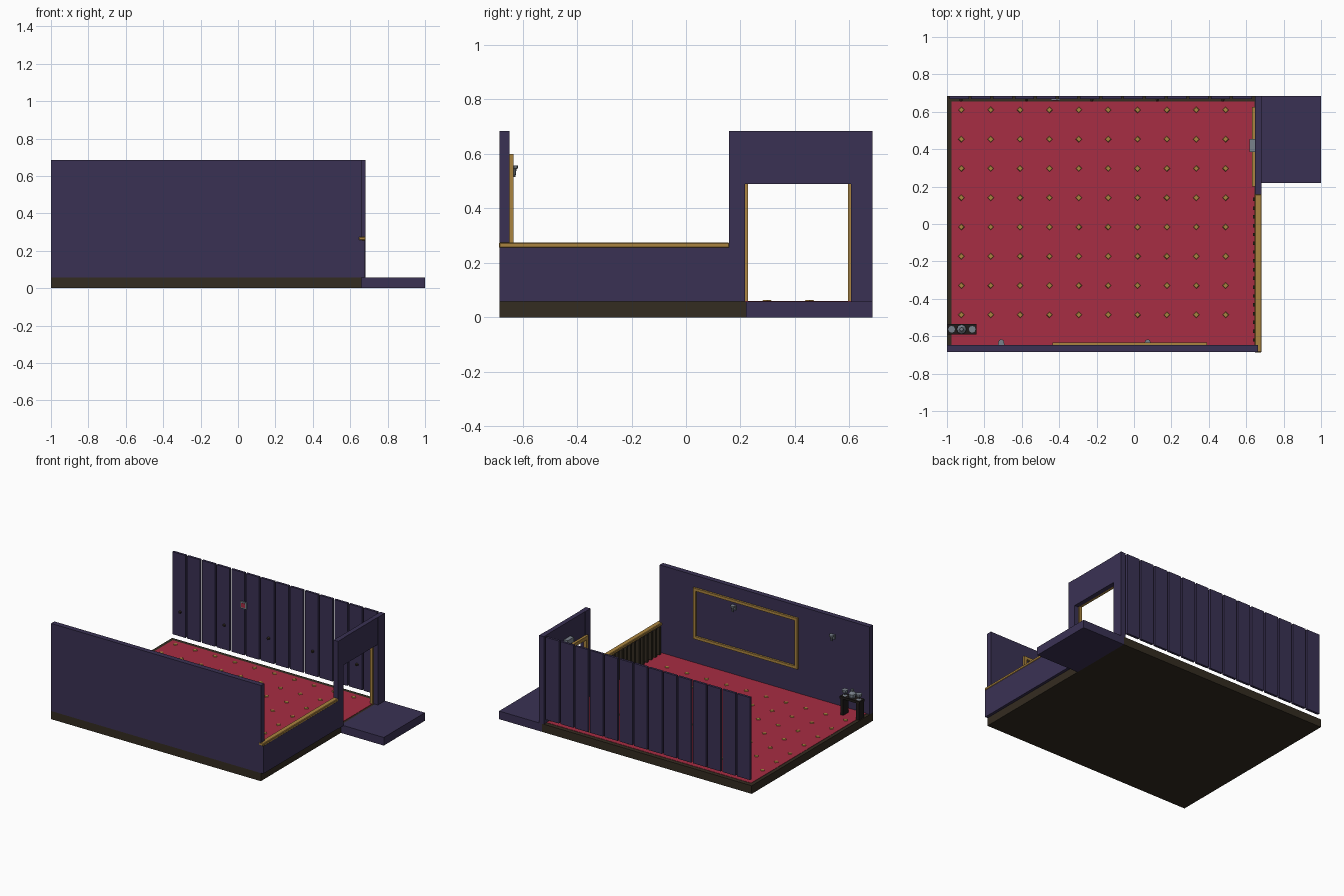
import bpy, bmesh, math
from mathutils import Matrix

cube = bpy.data.objects.get("Cube")
if cube:
    bpy.data.objects.remove(cube, do_unlink=True)


def material(name, r, g, b):
    m = bpy.data.materials.new(name)
    m.use_nodes = True
    m.diffuse_color = (r, g, b, 1)
    m.node_tree.nodes["Principled BSDF"].inputs["Base Color"].default_value = (r, g, b, 1)
    return m


PURPLE = material("deep purple paint", 0.042, 0.031, 0.088)
RED = material("crimson carpet", 0.39, 0.026, 0.056)
GOLD = material("old gold", 0.40, 0.23, 0.05)
WOOD = material("dark wood", 0.034, 0.025, 0.015)
BLACK = material("black wood", 0.014, 0.011, 0.010)
GREY = material("pewter grey", 0.19, 0.22, 0.26)


def finish(name, bm, mat):
    mesh = bpy.data.meshes.new(name)
    bm.to_mesh(mesh)
    bm.free()
    mesh.materials.append(mat)
    obj = bpy.data.objects.new(name, mesh)
    bpy.context.collection.objects.link(obj)
    return obj


def add_box(bm, x, y, z):
    size = [b - a for a, b in (x, y, z)]
    mid = [(a + b) / 2 for a, b in (x, y, z)]
    bmesh.ops.create_cube(bm, size=1, matrix=Matrix.Translation(mid) @ Matrix.Diagonal((*size, 1)))


def boxes(name, mat, *spans):
    bm = bmesh.new()
    for span in spans:
        add_box(bm, *span)
    return finish(name, bm, mat)


def add_lathe(bm, profile, x, y, z, sides=8):
    # Stack of tapered rings from (radius, height) pairs
    for (r1, h1), (r2, h2) in zip(profile, profile[1:]):
        bmesh.ops.create_cone(bm, cap_ends=True, segments=sides, radius1=r1, radius2=r2, depth=h2 - h1,
                              matrix=Matrix.Translation((x, y, z + (h1 + h2) / 2)))


FLOOR, TOP = 0.058, 0.685

# Floor, carpet and porch
boxes("floor_base", WOOD, ((-1, 0.66), (-TOP, TOP), (0, FLOOR)))
boxes("carpet", RED, ((-0.975, 0.645), (-0.65, 0.655), (0.05, 0.06)))
boxes("porch_slab", PURPLE, ((0.66, 1), (0.22, TOP), (0, FLOOR)))

# Gold diamonds on the carpet
bm = bmesh.new()
for i in range(10):
    for j in range(8):
        bmesh.ops.create_cone(bm, cap_ends=True, segments=4, radius1=0.018, radius2=0.014, depth=0.005,
                              matrix=Matrix.Translation((-0.923 + i * 0.157, 0.61 - j * 0.1565, 0.0615)))
finish("carpet_diamonds", bm, GOLD)

# Front wall and low side wall
boxes("front_wall", PURPLE, ((-1, 0.662), (-TOP, -0.648), (FLOOR, TOP)))
boxes("low_side_wall", PURPLE, ((0.658, 0.68), (-TOP, 0.16), (FLOOR, 0.256)))
rail = boxes("hand_rail", GOLD, ((0.645, 0.683), (-0.687, 0.16), (0.255, 0.275)))
bevel = rail.modifiers.new("rounded_edges", "BEVEL")
bevel.width = 0.004

# Balusters against the inside of the low wall
bm = bmesh.new()
for i in range(17):
    y = -0.62 + i * 0.047
    add_box(bm, (0.637, 0.658), (y - 0.009, y + 0.009), (0.06, 0.256))
finish("balusters", bm, WOOD)

# Doorway wall with lintel
boxes("doorway_wall", PURPLE,
      ((0.646, 0.683), (0.157, 0.216), (FLOOR, TOP)),
      ((0.646, 0.683), (0.606, TOP), (FLOOR, TOP)),
      ((0.648, 0.681), (0.216, 0.606), (0.49, TOP)))
boxes("door_frame", GOLD,
      ((0.63, 0.65), (0.2, 0.228), (0.06, 0.515)),
      ((0.63, 0.65), (0.594, 0.625), (0.06, 0.515)),
      ((0.63, 0.648), (0.2, 0.625), (0.49, 0.515)))
boxes("door_plaque", GREY, ((0.618, 0.647), (0.385, 0.455), (0.54, 0.575)))

# Back wall of separate raised planks
bm = bmesh.new()
pitch = 0.1165
for i in range(14):
    x = -0.987 + i * pitch
    add_box(bm, (x, x + pitch - 0.013), (0.668, TOP), (0.095, TOP))
finish("back_wall_planks", bm, PURPLE)

# Small pegs and a picture on the back wall
bm = bmesh.new()
for i in range(5):
    bmesh.ops.create_cone(bm, cap_ends=True, segments=6, radius1=0.011, radius2=0.007, depth=0.014,
                          matrix=Matrix.Translation((-0.925 + i * 0.35, 0.662, 0.27))
                          @ Matrix.Rotation(math.pi / 2, 4, "X"))
finish("wall_pegs", bm, WOOD)
boxes("picture_frame", GREY, ((-0.445, -0.395), (0.66, 0.669), (0.43, 0.48)))
boxes("picture_panel", RED, ((-0.435, -0.405), (0.657, 0.662), (0.44, 0.47)))

# Large gold frame on the inside of the front wall
y_frame = (-0.65, -0.634)
left, right, low, high = -0.435, 0.39, 0.235, 0.6
bar = 0.02
boxes("wall_frame", GOLD,
      ((left, left + bar), y_frame, (low, high)),
      ((right - bar, right), y_frame, (low, high)),
      ((left, right), y_frame, (low, low + bar)),
      ((left, right), y_frame, (high - bar, high)))

# Wall sconces
for side, x in (("left", 0.073), ("right", -0.71)):
    bm = bmesh.new()
    add_lathe(bm, [(0.006, 0), (0.01, 0.03), (0.016, 0.032), (0.016, 0.042)], x, -0.632, 0.515)
    add_box(bm, (x - 0.018, x + 0.018), (-0.65, -0.638), (0.525, 0.557))
    finish(side + "_sconce", bm, GREY)

# Small side table
y_table = (-0.592, -0.535)
boxes("side_table", BLACK,
      ((-1, -0.842), y_table, (0.175, 0.192)),
      ((-0.995, -0.972), y_table, (FLOOR, 0.175)),
      ((-0.87, -0.847), y_table, (FLOOR, 0.175)))

# Tableware
bm = bmesh.new()
goblet = [(0.016, 0), (0.005, 0.006), (0.005, 0.018), (0.021, 0.026), (0.021, 0.042)]
for x in (-0.975, -0.865):
    add_lathe(bm, goblet, x, -0.563, 0.192)
add_lathe(bm, [(0.02, 0), (0.026, 0.015), (0.026, 0.03), (0.012, 0.045), (0.01, 0.06)], -0.922, -0.563, 0.192)
finish("tableware", bm, GREY)
